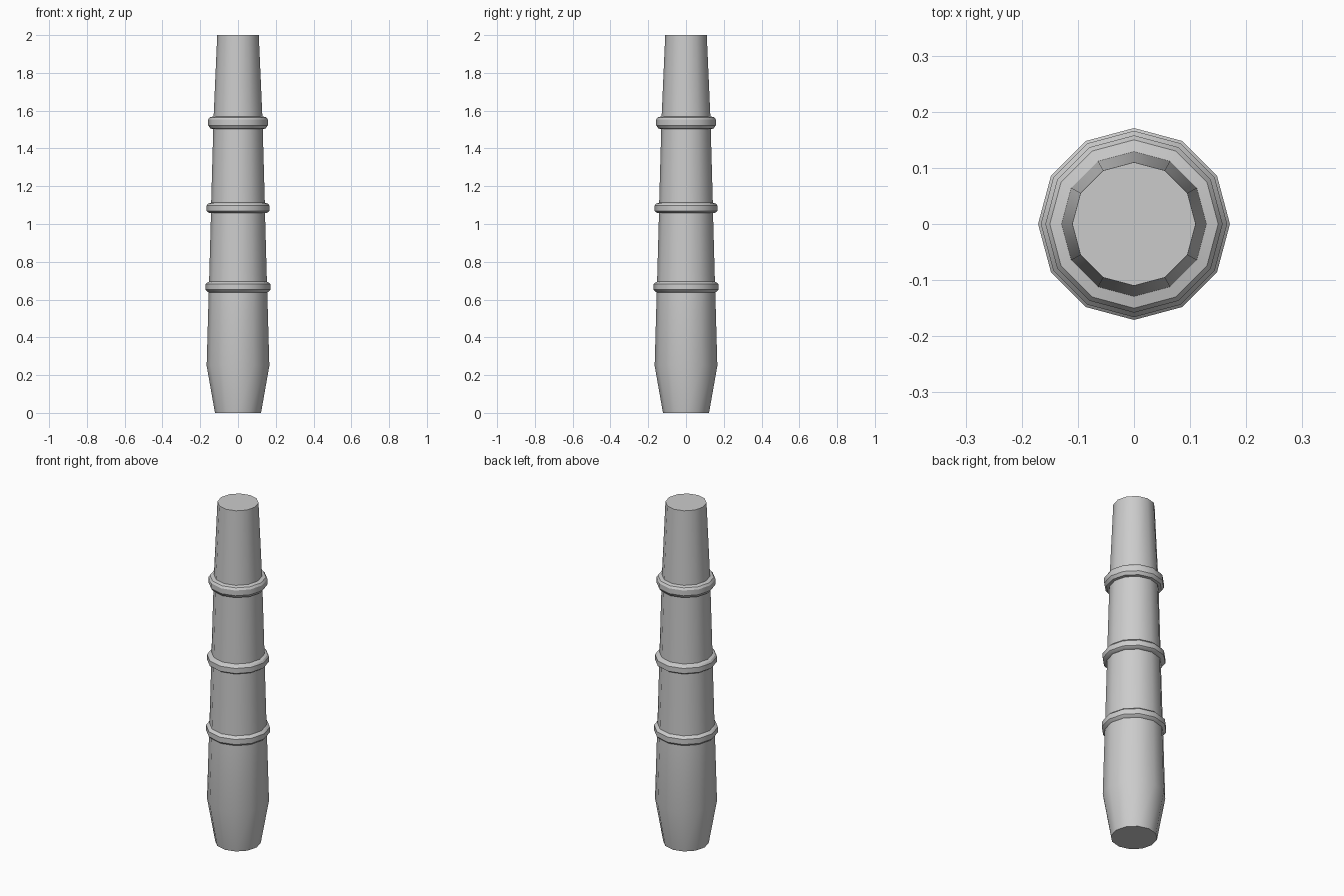
import bpy, bmesh, math

if "Cube" in bpy.data.objects:
    bpy.data.objects.remove(bpy.data.objects["Cube"])

SIDES = 12

# Tapered shaft with three raised bands: (radius, height) from bottom to top
profile = [(0.122, 0.0), (0.166, 0.25)]
# Each band: shaft radius below, shaft radius above, outer radius, bottom, lower rim, upper rim, top
bands = [(0.155, 0.153, 0.171, 0.638, 0.652, 0.682, 0.695),
         (0.143, 0.142, 0.166, 1.057, 1.068, 1.098, 1.113),
         (0.131, 0.129, 0.158, 1.503, 1.522, 1.553, 1.570)]
for below, above, outer, z0, z1, z2, z3 in bands:
    profile += [(below, z0), (outer - 0.012, z0 + 0.002), (outer, z1),
                (outer, z2), (outer - 0.008, z3 - 0.005), (above, z3)]
profile.append((0.11, 2.0))

# Revolve the profile into closed rings
bm = bmesh.new()
rings = []
for r, z in profile:
    rings.append([bm.verts.new((r * math.cos(a), r * math.sin(a), z))
                  for a in (i * math.tau / SIDES for i in range(SIDES))])
for lo, hi in zip(rings, rings[1:]):
    for i in range(SIDES):
        j = (i + 1) % SIDES
        bm.faces.new((lo[i], lo[j], hi[j], hi[i]))
bm.faces.new(rings[0][::-1])
bm.faces.new(rings[-1])

mesh = bpy.data.meshes.new("banded_post")
bm.to_mesh(mesh)
bm.free()
post = bpy.data.objects.new("banded_post", mesh)
bpy.context.collection.objects.link(post)

# Smooth around the shaft, crisp at the bands and caps
bpy.context.view_layer.objects.active = post
post.select_set(True)
bpy.ops.object.shade_smooth_by_angle(angle=math.radians(32))
